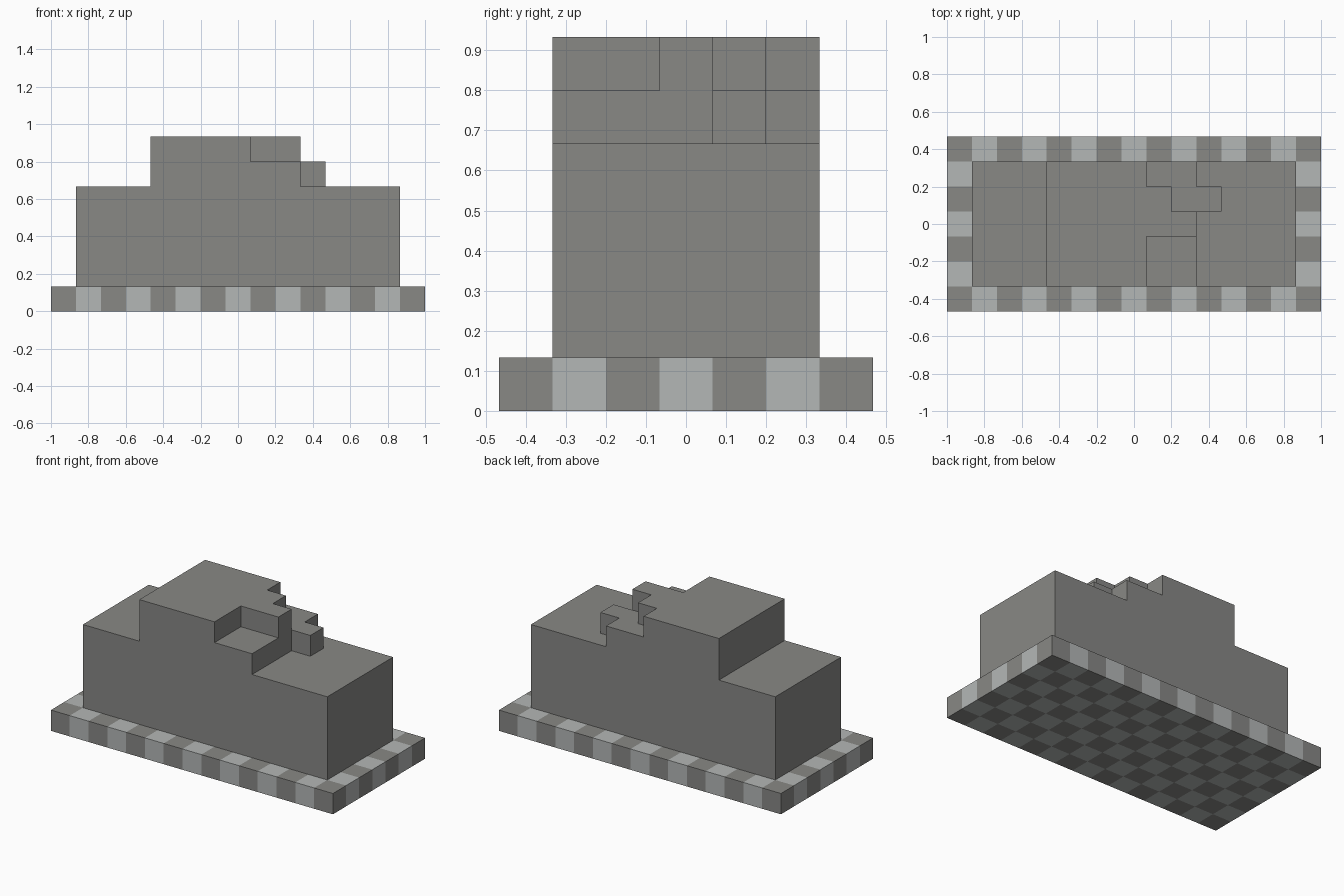
import bpy, bmesh, math

if "Cube" in bpy.data.objects:
    bpy.data.objects.remove(bpy.data.objects["Cube"], do_unlink=True)

U = 2 / 15  # one block


def material(name, rgb):
    mat = bpy.data.materials.new(name)
    mat.use_nodes = True
    mat.diffuse_color = (*rgb, 1)
    mat.node_tree.nodes["Principled BSDF"].inputs["Base Color"].default_value = (*rgb, 1)
    return mat


dark = material("dark stone", (0.246, 0.246, 0.235))
light = material("light stone", (0.456, 0.474, 0.468))


def finish(name, bm, mats):
    bmesh.ops.recalc_face_normals(bm, faces=bm.faces)
    mesh = bpy.data.meshes.new(name)
    bm.to_mesh(mesh)
    bm.free()
    for mat in mats:
        mesh.materials.append(mat)
    obj = bpy.data.objects.new(name, mesh)
    bpy.context.collection.objects.link(obj)
    return obj


def prism(name, outline, bottom, height):
    """Extrude a plan outline, measured in blocks, straight up."""
    bm = bmesh.new()
    face = bm.faces.new([bm.verts.new((x * U, y * U, bottom * U)) for x, y in outline])
    top = bmesh.ops.extrude_face_region(bm, geom=[face], use_keep_orig=True)["geom"]
    verts = [v for v in top if isinstance(v, bmesh.types.BMVert)]
    bmesh.ops.translate(bm, verts=verts, vec=(0, 0, height * U))
    return finish(name, bm, [dark])


# Chequered base slab, one cell per block
COLS, ROWS = 15, 7
bm = bmesh.new()
bmesh.ops.create_grid(bm, x_segments=COLS, y_segments=ROWS, size=1)
for v in bm.verts:
    v.co.y *= ROWS / COLS
top = bmesh.ops.extrude_face_region(bm, geom=bm.faces[:], use_keep_orig=True)["geom"]
bmesh.ops.translate(bm, verts=[v for v in top if isinstance(v, bmesh.types.BMVert)], vec=(0, 0, U))
bmesh.ops.recalc_face_normals(bm, faces=bm.faces)
for f in bm.faces:
    # step slightly inwards so side faces share their cell's colour
    c = f.calc_center_median() - f.normal * U * 0.3
    f.material_index = (math.floor(c.x / U + COLS / 2) + math.floor(c.y / U + ROWS / 2)) % 2
finish("chequered_base", bm, [dark, light])

# Main block
prism("main_block", [(-6.5, -2.5), (6.5, -2.5), (6.5, 2.5), (-6.5, 2.5)], 1, 4)

# Lower raised tier with a projecting block
prism("lower_tier", [(-3.5, -2.5), (2.5, -2.5), (2.5, 0.5), (3.5, 0.5),
                     (3.5, 1.5), (2.5, 1.5), (2.5, 2.5), (-3.5, 2.5)], 5, 1)

# Broken upper tier with stepped notches
prism("upper_tier", [(-3.5, -2.5), (0.5, -2.5), (0.5, -0.5), (2.5, -0.5), (2.5, 0.5),
                     (1.5, 0.5), (1.5, 1.5), (0.5, 1.5), (0.5, 2.5), (-3.5, 2.5)], 6, 1)
